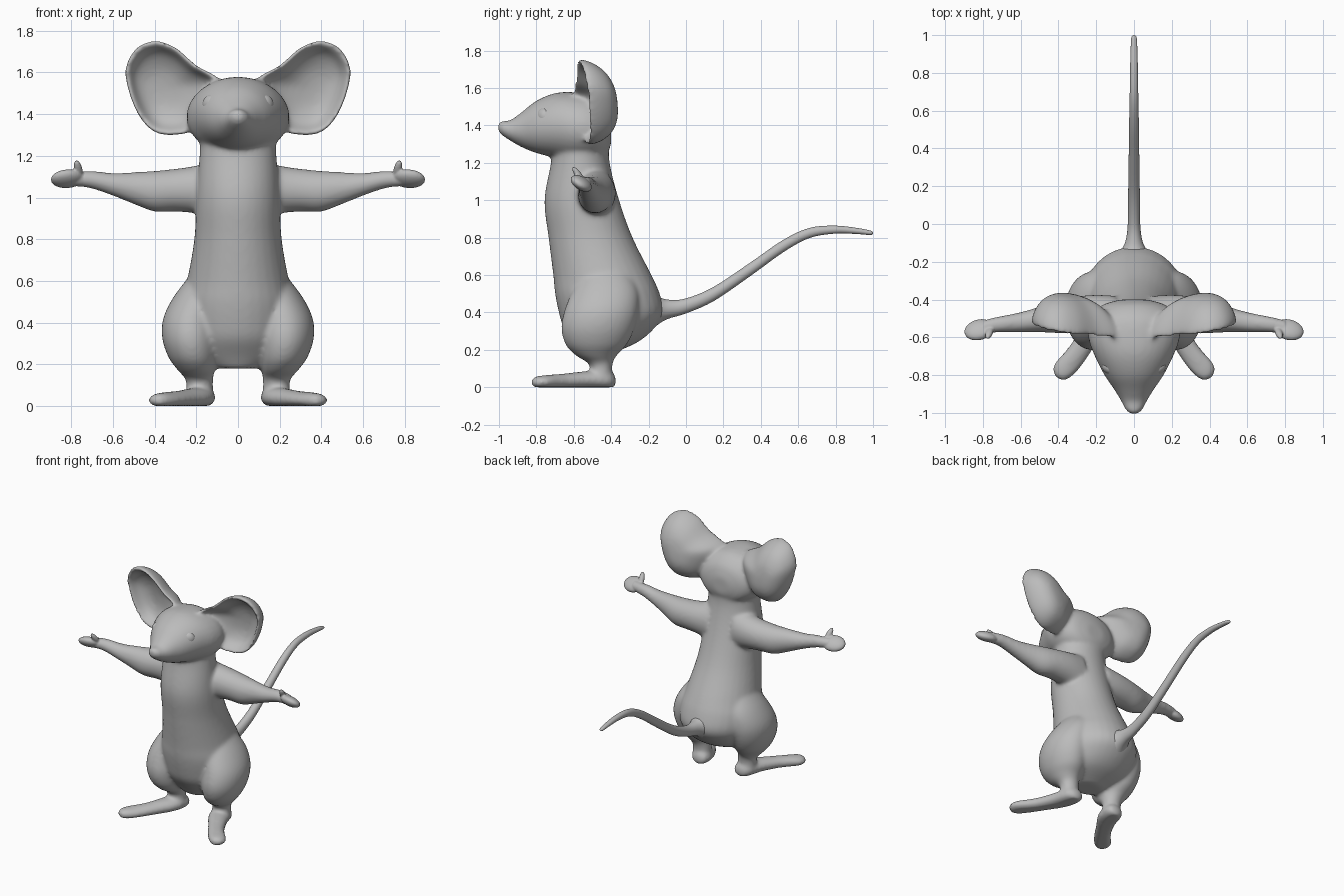
import bpy, bmesh, math
from mathutils import Vector, Matrix, Euler

if "Cube" in bpy.data.objects:
    bpy.data.objects.remove(bpy.data.objects["Cube"])

GREY = (0.5, 0.5, 0.5, 1)
grey = bpy.data.materials.new("soft_grey")
grey.use_nodes = True
grey.diffuse_color = GREY
grey.node_tree.nodes["Principled BSDF"].inputs["Base Color"].default_value = GREY


def spline(points, steps=5, closed=False):
    """Catmull-Rom interpolation of tuples of any length."""
    pts = [Vector(p) for p in points]
    n = len(pts)
    pick = (lambda i: pts[i % n]) if closed else (lambda i: pts[min(max(i, 0), n - 1)])
    out = []
    for i in range(n if closed else n - 1):
        a, b, c, d = (pick(i + k) for k in (-1, 0, 1, 2))
        for s in range(steps):
            t = s / steps
            out.append(b + (c - a) * (t / 2) + (a * 2 - b * 5 + c * 4 - d) * (t * t / 2)
                       + (b * 3 - a - c * 3 + d) * (t ** 3 / 2))
    return out if closed else out + [pts[-1]]


def skin(bm, rings, sides=(1,)):
    """Closed surface through rings of points, optionally on both sides."""
    for s in sides:
        vs = [[bm.verts.new((p[0] * s, p[1], p[2])) for p in r] for r in rings]
        n = len(vs[0])
        for r, q in zip(vs, vs[1:]):
            for i in range(n):
                bm.faces.new((r[i], r[(i + 1) % n], q[(i + 1) % n], q[i]))
        bm.faces.new(vs[0])
        bm.faces.new(vs[-1])


def loft(bm, axis, stations, sides=(1,), floor=-1.0, n=32):
    """Elliptical rings square to an axis; station = x, y, z, two radii."""
    u, v = [k for k in range(3) if k != axis]
    rings = []
    for x, y, z, a, b in spline(stations):
        ring = []
        for i in range(n):
            p = [x, y, z]
            ang = math.tau * i / n
            p[u] += a * math.cos(ang)
            p[v] += b * math.sin(ang)
            p[2] = max(p[2], floor)
            ring.append(p)
        rings.append(ring)
    skin(bm, rings, sides)


def ball(bm, loc, radii, rot, sides=(1, -1)):
    for s in sides:
        turn = Euler((rot[0], rot[1] * s, rot[2] * s)).to_matrix().to_4x4()
        mat = Matrix.Translation((loc[0] * s, loc[1], loc[2])) @ turn @ Matrix.Diagonal((*radii, 1))
        bmesh.ops.create_uvsphere(bm, u_segments=32, v_segments=20, radius=1, matrix=mat)


def finish(name, bm, voxel=0, smooth=0):
    bmesh.ops.recalc_face_normals(bm, faces=bm.faces)
    for f in bm.faces:
        f.smooth = True
    me = bpy.data.meshes.new(name)
    bm.to_mesh(me)
    bm.free()
    me.materials.append(grey)
    ob = bpy.data.objects.new(name, me)
    bpy.context.collection.objects.link(ob)
    if voxel:
        rm = ob.modifiers.new("fuse", "REMESH")
        rm.mode, rm.voxel_size, rm.use_smooth_shade = "VOXEL", voxel, True
        sm = ob.modifiers.new("soften", "SMOOTH")
        sm.factor, sm.iterations = 0.5, smooth


X, Y, Z = range(3)
BOTH = (1, -1)
body = bmesh.new()

# Pear-shaped torso and neck
loft(body, Z, [(0, -.48, .18, .10, .08), (0, -.43, .24, .2, .17), (0, -.41, .32, .25, .245),
               (0, -.40, .4, .27, .28), (0, -.42, .5, .27, .28), (0, -.447, .6, .245, .263),
               (0, -.51, .8, .21, .225), (0, -.557, 1, .2, .2),
               (0, -.565, 1.2, .185, .157), (0, -.56, 1.32, .18, .15)])

# Head with tapered snout
loft(body, Y, [(0, -1.005, 1.39, .02, .02), (0, -.985, 1.386, .045, .038), (0, -.94, 1.373, .068, .055),
               (0, -.88, 1.377, .103, .093), (0, -.8, 1.392, .157, .14), (0, -.7, 1.4, .208, .173),
               (0, -.6, 1.39, .243, .188), (0, -.5, 1.385, .238, .175),
               (0, -.43, 1.37, .17, .13), (0, -.4, 1.36, .07, .06)])

# Thighs and ankles
loft(body, Z, [(.185, -.455, .03, .067, .06), (.185, -.455, .12, .065, .062), (.2, -.48, .17, .088, .11),
               (.215, -.48, .23, .117, .165), (.225, -.47, .32, .138, .197), (.222, -.45, .42, .137, .197),
               (.19, -.43, .53, .115, .17), (.15, -.43, .65, .06, .1)], BOTH)

# Long flat-soled feet
loft(body, Y, [(.17, -.375, .03, .025, .025), (.175, -.41, .04, .065, .05), (.2, -.52, .04, .077, .048),
               (.27, -.64, .033, .068, .042), (.345, -.74, .028, .077, .038),
               (.37, -.795, .026, .055, .034), (.375, -.825, .026, .02, .02)], BOTH, floor=0)

# Arms
loft(body, X, [(.1, -.49, 1.035, .11, .14), (.2, -.48, 1.038, .105, .115), (.3, -.48, 1.035, .097, .103),
               (.4, -.49, 1.03, .088, .098), (.5, -.505, 1.045, .068, .077), (.6, -.52, 1.063, .054, .055),
               (.7, -.53, 1.085, .044, .043), (.78, -.54, 1.09, .038, .036)], BOTH)

# Dished ears: one outline scaled through a bowl profile
outline = spline([(.08, 1.555), (.2, 1.635), (.3, 1.72), (.4, 1.752), (.49, 1.715), (.54, 1.62),
                  (.525, 1.51), (.475, 1.39), (.41, 1.32), (.33, 1.298), (.22, 1.32), (.13, 1.42)], closed=True)
bowl = spline([(.02, .17), (.4, .16), (.72, .12), (.92, .06), (1, .005), (.97, -.018),
               (.88, .0), (.72, .05), (.4, .085), (.02, .095)], 3)
center = Vector((.34, 1.52))
rings = []
for scale, depth in bowl:
    ring = []
    for p in outline:
        x, z = center + (p - center) * scale
        ring.append((x, -.54 + .18 * (x - center.x) - .13 * (z - center.y) + depth, z))
    rings.append(ring)
skin(body, rings, BOTH)
finish("body", body, .011, 14)

# Hands: tilted paddles with a raised thumb
hands = bmesh.new()
ball(hands, (.82, -.56, 1.09), (.08, .062, .034), (-.6, 0, -.25))
ball(hands, (.766, -.575, 1.135), (.02, .018, .054), (.6, .25, 0))
loft(hands, X, [(.68, -.527, 1.083, .03, .03), (.73, -.533, 1.088, .038, .037),
                (.8, -.55, 1.09, .038, .034)], BOTH)
finish("hands", hands, .006, 5)

# Tail, flared where it leaves the rump
tail = bmesh.new()
loft(tail, Y, [(0, -.22, .4, .13, .13), (0, -.15, .41, .075, .075), (0, -.09, .418, .045, .05),
               (0, 0, .435, .033, .04), (0, .15, .5, .031, .038), (0, .35, .635, .028, .036),
               (0, .52, .755, .026, .033), (0, .66, .825, .023, .027), (0, .8, .843, .021, .021),
               (0, .92, .835, .018, .016), (0, .985, .826, .014, .012), (0, 1, .825, .004, .004)])
finish("tail", tail)

# Eyes
eyes = bmesh.new()
ball(eyes, (.128, -.762, 1.447), (.046, .034, .046), (0, 0, .6))
finish("eyes", eyes)
